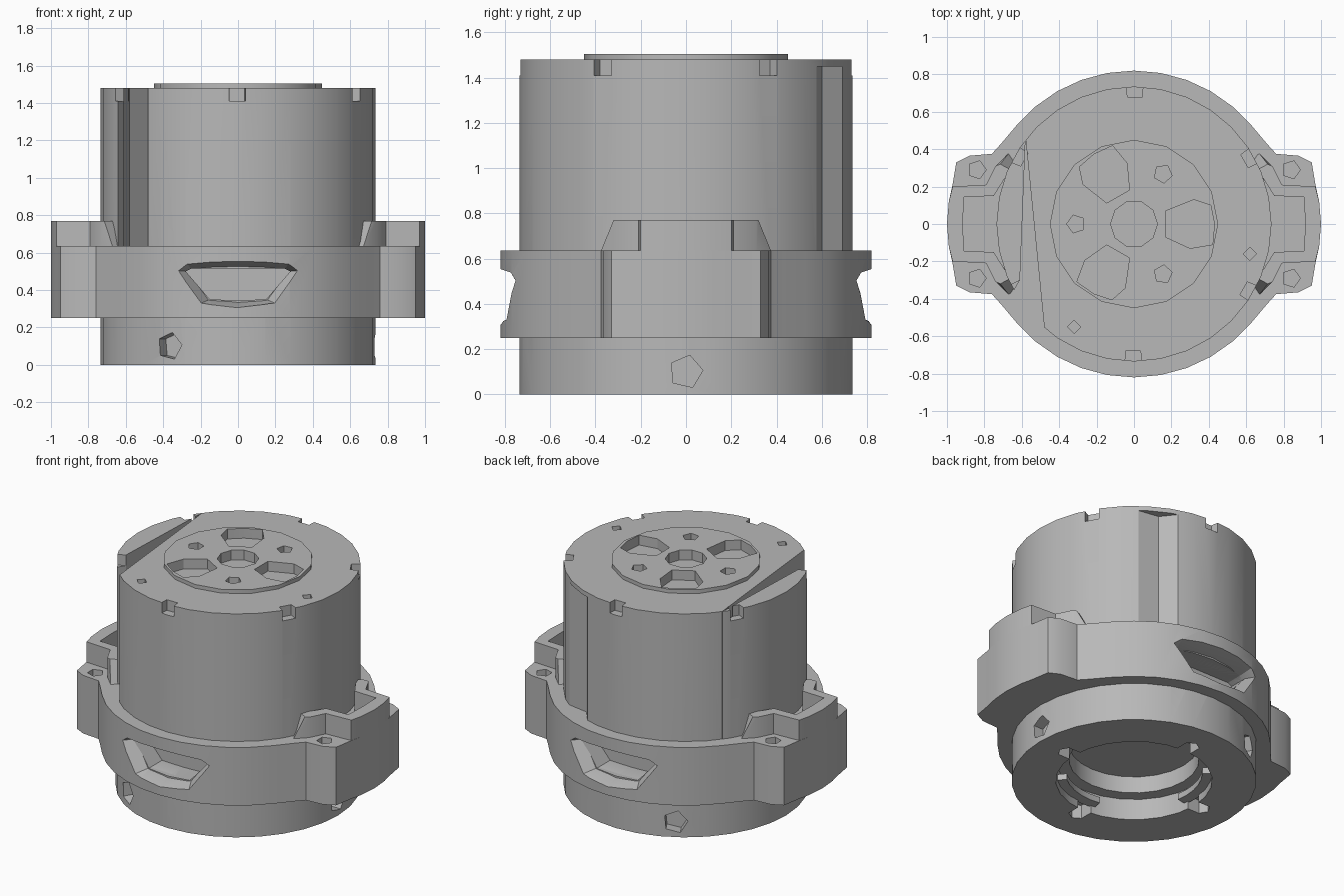
import bpy, bmesh
from math import pi, cos, sin, radians
from mathutils import Matrix, Vector

cube = bpy.data.objects.get("Cube")
if cube:
    bpy.data.objects.remove(cube, do_unlink=True)

grey = bpy.data.materials.new("plain_grey")
grey.use_nodes = True
grey.diffuse_color = (0.48, 0.48, 0.48, 1)
grey.node_tree.nodes["Principled BSDF"].inputs["Base Color"].default_value = grey.diffuse_color


def circle(r, n, x=0, y=0, start=0.0):
    return [(x + r * cos(start + 2 * pi * i / n), y + r * sin(start + 2 * pi * i / n)) for i in range(n)]


def turn(points, angle):
    return [(x * cos(angle) - y * sin(angle), x * sin(angle) + y * cos(angle)) for x, y in points]


def loft(name, low, z0, high, z1, matrix=None):
    """Solid between two outlines with the same number of points."""
    bm = bmesh.new()
    a = [bm.verts.new((x, y, z0)) for x, y in low]
    b = [bm.verts.new((x, y, z1)) for x, y in high]
    bm.faces.new(a)
    bm.faces.new(b)
    for i in range(len(a)):
        j = (i + 1) % len(a)
        bm.faces.new((a[i], a[j], b[j], b[i]))
    if matrix:
        bm.transform(matrix)
    bmesh.ops.recalc_face_normals(bm, faces=bm.faces)
    mesh = bpy.data.meshes.new(name)
    bm.to_mesh(mesh)
    bm.free()
    mesh.materials.append(grey)
    ob = bpy.data.objects.new(name, mesh)
    bpy.context.collection.objects.link(ob)
    return ob


def prism(name, outline, z0, z1, matrix=None):
    return loft(name, outline, z0, outline, z1, matrix)


def cut(target, cutter, keep=False):
    mod = target.modifiers.new("cut", "BOOLEAN")
    mod.object, mod.operation, mod.solver = cutter, "DIFFERENCE", "EXACT"
    bpy.context.view_layer.objects.active = target
    bpy.ops.object.modifier_apply(modifier=mod.name)
    if not keep:
        bpy.data.objects.remove(cutter, do_unlink=True)


def smooth(ob):
    bpy.ops.object.select_all(action="DESELECT")
    ob.select_set(True)
    bpy.context.view_layer.objects.active = ob
    bpy.ops.object.shade_smooth_by_angle(angle=radians(25))


# Main drum with stepped bore underneath
drum = prism("drum", circle(0.735, 32), 0, 1.48)
cut(drum, prism("bore", circle(0.47, 24), -0.1, 0.14))
cut(drum, prism("inner_bore", circle(0.39, 24), 0.1, 0.3))

# Collar outline: round band with a lug on each side
lug = [(1.0, 0.0), (0.99, 0.12), (0.97, 0.21), (0.95, 0.33), (0.88, 0.365), (0.76, 0.375), (0.71, 0.43)]
arc = [(0.82 * cos(radians(a)), 0.82 * sin(radians(a))) for a in range(40, 91, 10)]
quarter = lug + arc
half = quarter + [(-x, y) for x, y in quarter[-2::-1]]
collar = prism("collar", half + [(x, -y) for x, y in half[-2:0:-1]], 0.25, 0.635)

# Trapezoid windows at front and back
outer = [(-0.38, 0.51), (-0.29, 0.56), (0.29, 0.56), (0.38, 0.51), (0.22, 0.32), (0, 0.30), (-0.22, 0.32)]
inner = [(-0.28, 0.50), (-0.25, 0.515), (0.25, 0.515), (0.28, 0.50), (0.15, 0.35), (0, 0.345), (-0.15, 0.35)]
for side in (0, pi):
    place = Matrix.Rotation(side, 4, "Z") @ Matrix.Rotation(pi / 2, 4, "X")
    cut(collar, loft("window_bevel", outer, 0.84, inner, 0.70, place))
    opening = prism("window_opening", inner, 0.58, 0.76, place)
    cut(collar, opening, keep=True)
    cut(drum, opening)

# Screw holes in the lug pads
for sx in (-1, 1):
    for sy in (-1, 1):
        cut(collar, prism("screw_hole", circle(0.05, 5, 0.84 * sx, 0.29 * sy), 0.54, 0.7))

# Raised rim round each lug pocket, with sloping ends
wall_out = [(1.0, 0.0), (0.99, 0.12), (0.97, 0.2), (0.79, 0.21), (0.74, 0.31)]
wall_in = [(0.70, 0.23), (0.75, 0.15), (0.91, 0.145), (0.915, 0.0)]
foot = wall_out + [(0.66, 0.39), (0.62, 0.33)] + wall_in
crest = wall_out + [(0.715, 0.32), (0.66, 0.29)] + wall_in


def mirrored(points):
    return points[:-1] + [points[-1]] + [(x, -y) for x, y in points[-2:0:-1]]


def rim_outline(points):
    # outer run, inner run, closed across the lug's centre line
    n = len(wall_out) + 1
    out, inn = points[:n], points[n:]
    return [(x, -y) for x, y in out[:0:-1]] + out + inn + [(x, -y) for x, y in inn[-2::-1]]


for label, angle in (("left", 0), ("right", pi)):
    rim = loft(label + "_lug_rim", turn(rim_outline(foot), angle), 0.6,
               turn(rim_outline(crest), angle), 0.77)
    smooth(rim)

# Raised top plate with lightening pockets
plate = prism("top_plate", circle(0.45, 16), 1.46, 1.505)
pocket = [(0.17, 0.07), (0.32, 0.13), (0.41, 0.10), (0.43, 0.0), (0.42, -0.11), (0.30, -0.13), (0.17, -0.07)]
pockets = [circle(0.125, 10)]
for k in range(3):
    pockets.append(turn(pocket, k * 2 * pi / 3))
    pockets.append(turn(circle(0.05, 5, 0.31, 0), pi / 3 + k * 2 * pi / 3))
for outline in pockets:
    hole = prism("pocket", outline, 1.44, 1.6)
    cut(plate, hole, keep=True)
    cut(drum, hole)

# Notches round the top edge
for k in range(6):
    a = pi / 6 + k * pi / 3
    notch = turn([(0.68, -0.045), (0.8, -0.05), (0.8, 0.05), (0.68, 0.035)], a)
    cut(drum, prism("edge_notch", notch, 1.41, 1.6))

# Small pits in the top
for x, y in ((-0.32, -0.55), (0.62, -0.16)):
    cut(drum, prism("top_pit", circle(0.035, 4, x, y), 1.44, 1.6))

# Long slit on one side and a shallow flute opposite
slit = [(-0.58, 0.46), (-0.61, -0.30), (-0.68, -0.42), (-0.52, -0.66), (-0.48, -0.55)]
cut(drum, prism("slit", slit, 0.63, 1.6))
flute = [(0.455, 0.576), (0.31, 0.60), (0.2, 0.74), (0.4, 0.74)]
cut(drum, prism("flute", flute, 0.62, 1.45))

# Angular holes round the foot
for k in range(3):
    place = Matrix.Rotation(k * 2 * pi / 3, 4, "Z") @ Matrix.Translation((0, 0, 0.1)) @ Matrix.Rotation(pi / 2, 4, "Y")
    cut(drum, prism("foot_hole", circle(0.075, 5, start=0.4), 0.66, 0.8, place))

# Radial notches at the mouth of the bore
for k in range(4):
    slot = turn([(0.42, -0.05), (0.55, -0.05), (0.58, 0), (0.55, 0.05), (0.42, 0.05)], k * pi / 2)
    cut(drum, prism("mouth_notch", slot, -0.1, 0.09))

# Retaining tabs inside the bore
for k in range(3):
    span = [radians(a) for a in range(-25, 26, 10)]
    tab = [(0.48 * cos(a), 0.48 * sin(a)) for a in span] + [(0.41 * cos(a), 0.41 * sin(a)) for a in span[::-1]]
    smooth(prism("bore_tab_%d" % (k + 1), turn(tab, pi / 4 + k * 2 * pi / 3), 0.05, 0.09))

for part in (drum, collar, plate):
    smooth(part)
